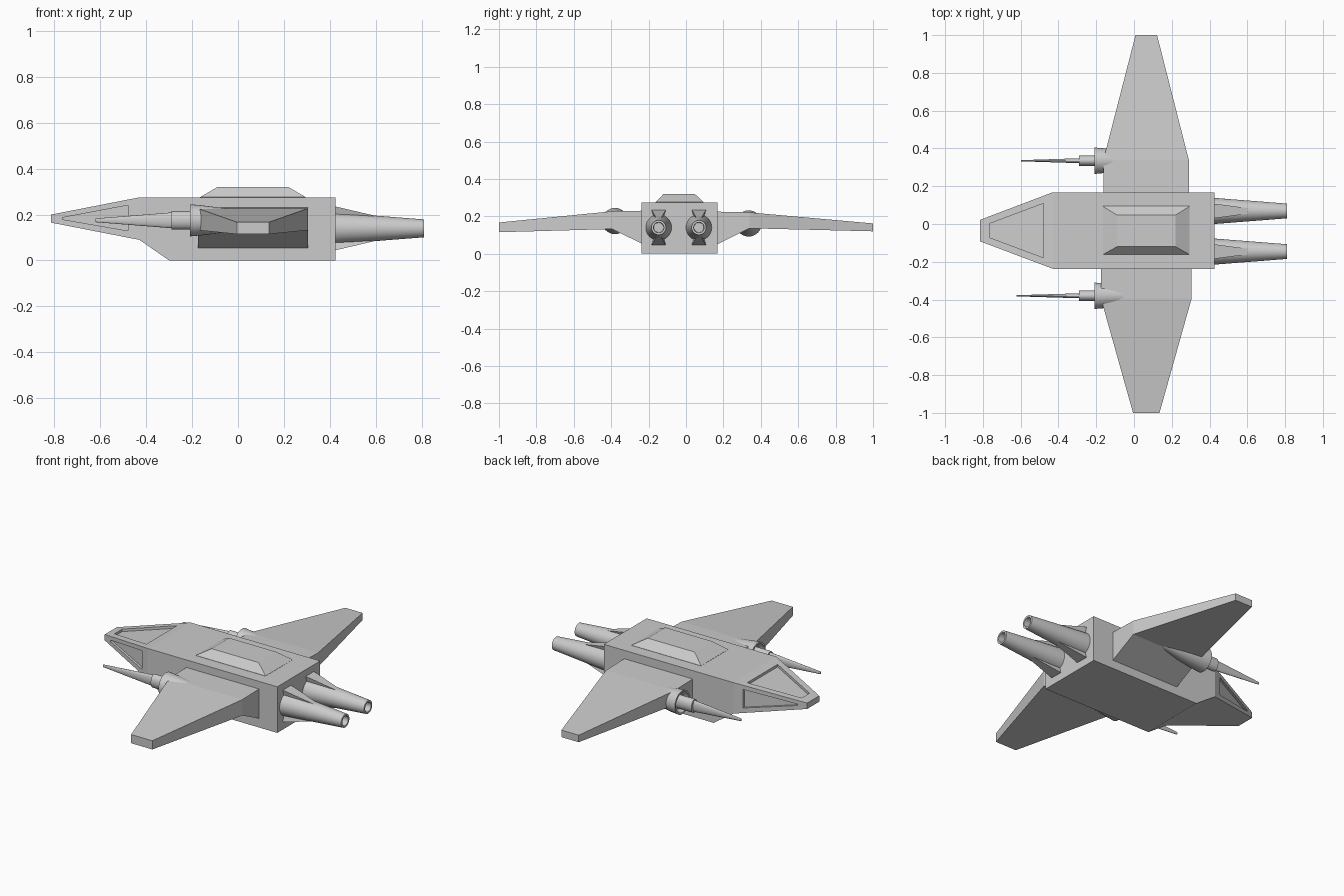
import bpy, bmesh, math
from mathutils import Vector

if "Cube" in bpy.data.objects:
    bpy.data.objects.remove(bpy.data.objects["Cube"])


def finish(name, bm, smooth=False):
    bmesh.ops.remove_doubles(bm, verts=bm.verts, dist=1e-5)
    bmesh.ops.recalc_face_normals(bm, faces=bm.faces)
    me = bpy.data.meshes.new(name)
    bm.to_mesh(me)
    bm.free()
    ob = bpy.data.objects.new(name, me)
    bpy.context.collection.objects.link(ob)
    if smooth:
        bpy.ops.object.select_all(action='DESELECT')
        ob.select_set(True)
        bpy.context.view_layer.objects.active = ob
        bpy.ops.object.shade_smooth_by_angle(angle=math.radians(35))
    return ob


def face(bm, pts):
    bm.faces.new([bm.verts.new(p) for p in pts])


def bridge(bm, r0, r1):
    n = len(r0)
    for i in range(n):
        j = (i + 1) % n
        face(bm, [r0[i], r0[j], r1[j], r1[i]])


def loft(name, rings):
    bm = bmesh.new()
    for r0, r1 in zip(rings, rings[1:]):
        bridge(bm, r0, r1)
    face(bm, rings[0])
    face(bm, rings[-1])
    return finish(name, bm)


def lathe(name, centre, profile, sy=1.0, sz=1.0, n=32):
    # profile of (x, radius) spun about the x direction
    bm = bmesh.new()
    cy, cz = centre
    angs = [2 * math.pi * i / n for i in range(n)]
    rings = [[(x, cy + r * sy * math.cos(a), cz + r * sz * math.sin(a)) for a in angs]
             for x, r in profile]
    for r0, r1 in zip(rings, rings[1:]):
        bridge(bm, r0, r1)
    face(bm, rings[0])
    face(bm, rings[-1])
    return finish(name, bm, True)


def window_panel(bm, quad, front_v, rear_v, inward):
    # quad: front low, front high, rear high, rear low; holds a recessed window
    a, b, c, d = [Vector(p) for p in quad]

    def at(u, v):
        return a.lerp(b, v).lerp(d.lerp(c, v), u)
    rim = [at(.13, front_v[0]), at(.13, front_v[1]), at(.87, rear_v[1]), at(.87, rear_v[0])]
    floor = [p + Vector(inward) * 0.015 for p in rim]
    bridge(bm, [a, b, c, d], rim)
    bridge(bm, rim, floor)
    face(bm, floor)


# Hull with tapered, windowed nose
Y0, Y1, X_NOSE, X_SH, X_REAR, TOP = -0.237, 0.168, -0.815, -0.43, 0.425, 0.275
bm = bmesh.new()
n0, n1 = -0.092, 0.022
lf, hf, lr = 0.165, 0.20, 0.09
for yn, yb, s in ((n0, Y0, 1), (n1, Y1, -1)):
    window_panel(bm, [(X_NOSE, yn, lf), (X_NOSE, yn, hf), (X_SH, yb, TOP), (X_SH, yb, lr)],
                 (.44, .58), (.18, .85), (0, s, 0))
    face(bm, [(X_SH, yb, TOP), (X_SH, yb, lr), (-.3, yb, 0), (X_REAR, yb, 0), (X_REAR, yb, TOP)])
window_panel(bm, [(X_NOSE, n0, hf), (X_NOSE, n1, hf), (X_SH, Y1, TOP), (X_SH, Y0, TOP)],
             (.26, .74), (.11, .89), (0, 0, -1))
face(bm, [(X_NOSE, n0, lf), (X_NOSE, n1, lf), (X_NOSE, n1, hf), (X_NOSE, n0, hf)])
face(bm, [(X_NOSE, n0, lf), (X_NOSE, n1, lf), (X_SH, Y1, lr), (X_SH, Y0, lr)])
strip = [(X_SH, lr), (-.3, 0), (X_REAR, 0), (X_REAR, TOP), (X_SH, TOP)]
for (xa, za), (xb, zb) in zip(strip, strip[1:]):
    face(bm, [(xa, Y0, za), (xb, Y0, zb), (xb, Y1, zb), (xa, Y1, za)])
finish("hull", bm)


# Raised hatch on the roof
def rect(x0, x1, y0, y1, z):
    return [(x0, y0, z), (x1, y0, z), (x1, y1, z), (x0, y1, z)]


loft("roof_hatch", [rect(-.165, .295, -.162, .094, .27), rect(-.165, .295, -.162, .094, .276),
                    rect(-.09, .22, -.12, .047, .32)])


# Wings: stations of (y, x0, x1, z0, z1)
def wing(name, stations):
    loft(name, [[(x0, y, z0), (x1, y, z0), (x1, y, z1), (x0, y, z1)]
                for y, x0, x1, z0, z1 in stations])


wing("wing_near", [(-.235, -.175, .305, .053, .23), (-.395, -.175, .305, .132, .227),
                   (-1, -.005, .135, .115, .167)])
wing("wing_far", [(.166, -.162, .29, .05, .225), (.34, -.162, .29, .136, .221),
                  (1, .008, .122, .12, .162)])

# Wing guns: hollow mount, sleeve and needle barrel
for side, y, z, dx in (("near", -.38, .175, 0), ("far", .335, .162, .012)):
    c = (y, z)
    lathe("gun_mount_" + side, c, [(-.185, .045), (-.21, .06), (-.21, .07), (-.165, .066),
                                   (-.05, .052), (.1, .025)])
    lathe("gun_sleeve_" + side, c, [(-.29, .036), (-.17, .036)], .8, 1.1)
    lathe("gun_barrel_" + side, c, [(-.622 + dx * 2, .008), (-.28, .035)], .38, 1)

# Engines with open nozzles and wedge fins above and below
for side, y in (("near", -.146), ("far", .069)):
    lathe("engine_" + side, (y, .14), [(.40, .07), (.425, .069), (.81, .039), (.81, .028), (.75, .026)])
    for label, s in (("upper", 1), ("lower", -1)):
        rings = [[(x, y - wi, .14 + s * .03), (x, y + wi, .14 + s * .03),
                  (x, y + wo, .14 + s * h), (x, y - wo, .14 + s * h)]
                 for x, wi, wo, h in ((.41, .02, .038, .096), (.43, .02, .038, .094),
                                      (.61, .008, .014, .052))]
        loft("engine_fin_%s_%s" % (label, side), rings)
